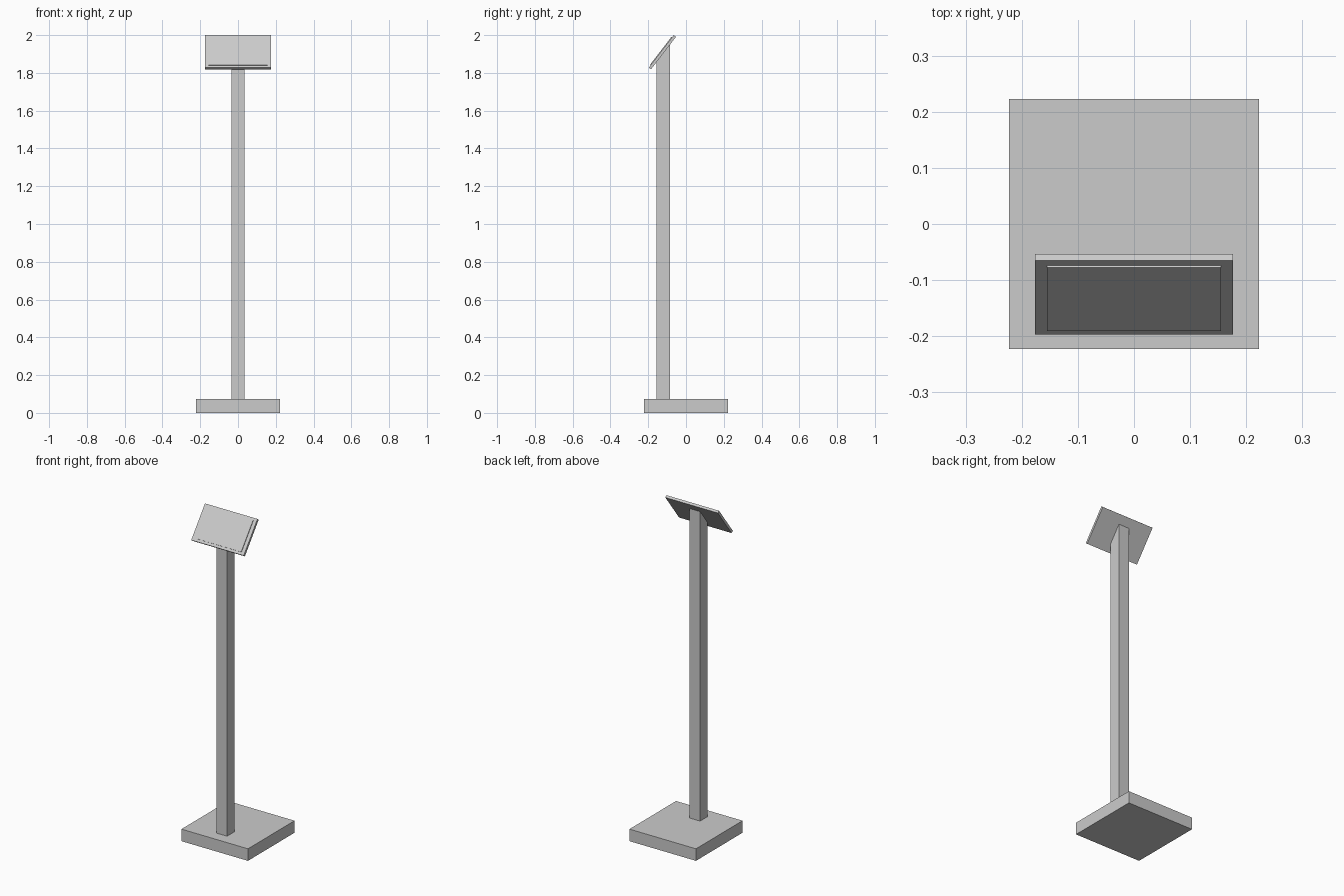
import bpy
import bmesh
from mathutils import Vector

if "Cube" in bpy.data.objects:
    bpy.data.objects.remove(bpy.data.objects["Cube"])


def extrude_profile(name, profile, half_width):
    """Extrude a closed (y, z) side profile symmetrically along x."""
    bm = bmesh.new()
    face = bm.faces.new([bm.verts.new((-half_width, y, z)) for y, z in profile])
    ext = bmesh.ops.extrude_face_region(bm, geom=[face])
    moved = [v for v in ext["geom"] if isinstance(v, bmesh.types.BMVert)]
    bmesh.ops.translate(bm, verts=moved, vec=(2 * half_width, 0, 0))
    bmesh.ops.recalc_face_normals(bm, faces=bm.faces)
    mesh = bpy.data.meshes.new(name)
    bm.to_mesh(mesh)
    bm.free()
    obj = bpy.data.objects.new(name, mesh)
    bpy.context.collection.objects.link(obj)
    return obj


# Tilted panel frame: direction up the slope and direction into the panel
low = Vector((-0.197, 1.828))
high = Vector((-0.065, 2.0))
up = (high - low).normalized()
inward = Vector((up.y, -up.x))
thickness = 0.015


def slab(start, end, front, back):
    return [start + inward * front, end + inward * front,
            end + inward * back, start + inward * back]


def panel_back_z(y):
    p = low + inward * thickness
    return p.y + (y - p.x) * up.y / up.x


# Square floor plate
extrude_profile("base_plate", [(-0.223, 0), (0.223, 0), (0.223, 0.073), (-0.223, 0.073)], 0.223)

# Square post, cut at the top to meet the back of the panel
y0, y1 = -0.155, -0.085
extrude_profile("post", [(y0, 0.073), (y1, 0.073), (y1, panel_back_z(y1)), (y0, panel_back_z(y0))], 0.035)

# Tilted display panel
extrude_profile("display_panel", slab(low, high, 0, thickness), 0.176)

# Thin raised sheet on the panel front
margin = 0.015
extrude_profile("display_sheet", slab(low + up * margin, high - up * margin, -0.004, 0.002), 0.155)
